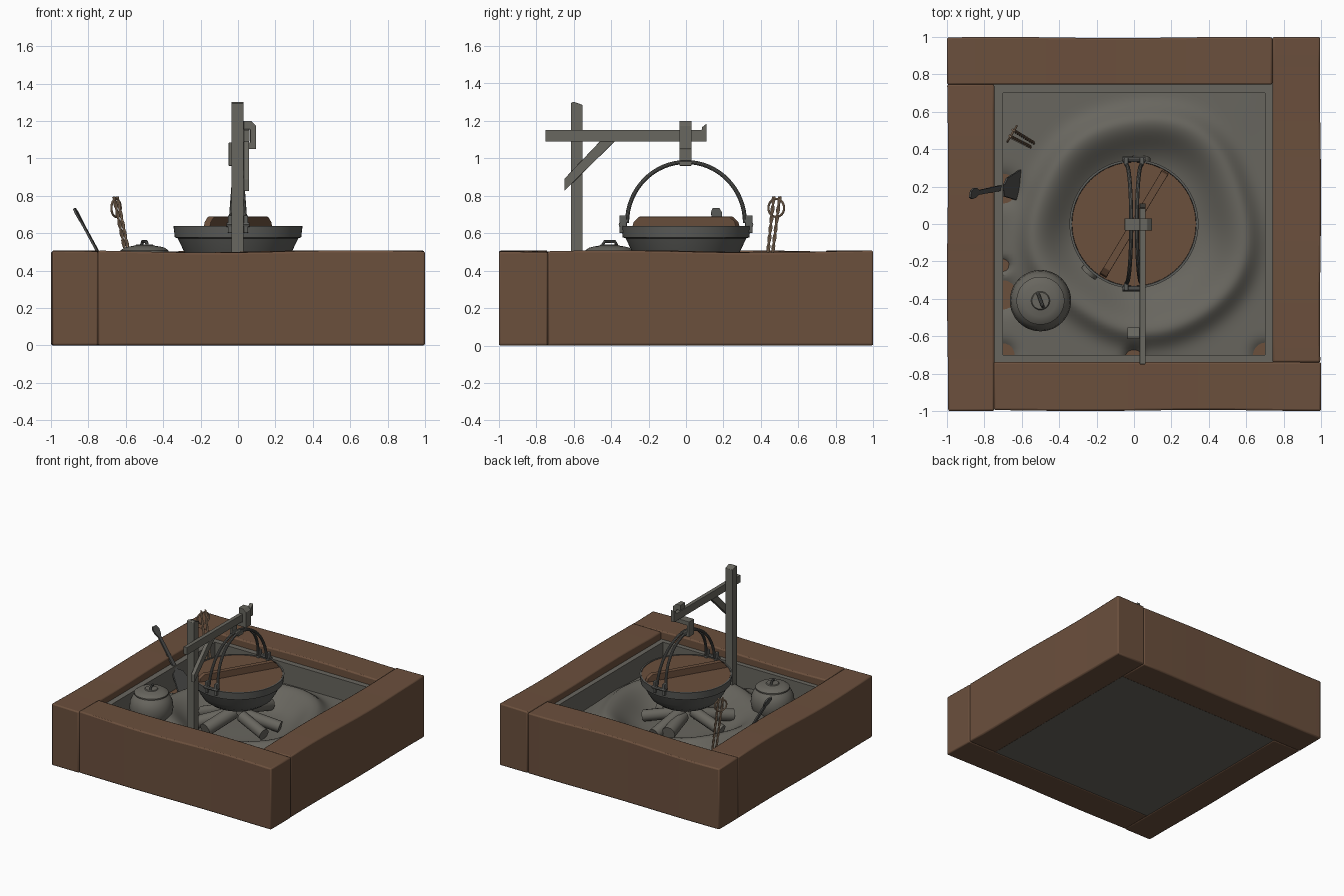
import bpy, bmesh, math
from mathutils import Vector, Matrix

if "Cube" in bpy.data.objects:
    bpy.data.objects.remove(bpy.data.objects["Cube"])

def mat(name, r, g, b):
    m = bpy.data.materials.new(name)
    m.diffuse_color = (r, g, b, 1)
    m.use_nodes = True
    m.node_tree.nodes["Principled BSDF"].inputs["Base Color"].default_value = m.diffuse_color
    return m

WOOD = mat("brown_wood", .147, .079, .046)
ASH = mat("ash_grey", .138, .132, .113)
POST = mat("weathered_grey_wood", .140, .136, .116)
IRON = mat("dark_iron", .108, .109, .101)
BLACK = mat("black_iron", .080, .081, .077)
TAN = mat("tan_bamboo", .42, .28, .18)

def finish(name, bm, m, smooth=True, bevel=0):
    bmesh.ops.recalc_face_normals(bm, faces=bm.faces[:])
    me = bpy.data.meshes.new(name)
    bm.to_mesh(me)
    bm.free()
    me.materials.append(m)
    ob = bpy.data.objects.new(name, me)
    bpy.context.collection.objects.link(ob)
    if bevel:
        md = ob.modifiers.new("bevel", 'BEVEL')
        md.width, md.segments, md.limit_method = bevel, 2, 'ANGLE'
    if smooth:
        bpy.ops.object.select_all(action='DESELECT')
        ob.select_set(True)
        bpy.context.view_layer.objects.active = ob
        bpy.ops.object.shade_smooth_by_angle(angle=math.radians(35))
    return ob

def box_bm(x0, x1, y0, y1, z0, z1):
    bm = bmesh.new()
    bmesh.ops.create_cube(bm, size=1, matrix=Matrix.Translation(
        ((x0+x1)/2, (y0+y1)/2, (z0+z1)/2)) @ Matrix.Diagonal((x1-x0, y1-y0, z1-z0, 1)))
    return bm

def box(name, m, *d, bevel=0):
    return finish(name, box_bm(*d), m, False, bevel)

def plate(name, m, pts, d, bevel=0):
    """Extrude a 3D outline along the vector d."""
    bm = bmesh.new()
    f = bm.faces.new([bm.verts.new(p) for p in pts])
    ex = bmesh.ops.extrude_face_region(bm, geom=[f])
    bmesh.ops.translate(bm, vec=d, verts=[v for v in ex['geom'] if isinstance(v, bmesh.types.BMVert)])
    return finish(name, bm, m, False, bevel)

def prism(name, m, pts, axis, a, b, bevel=.003):
    """Outline extruded along an axis: 'x' takes (y,z) points, 'y' takes (x,z)."""
    if axis == 'x':
        return plate(name, m, [(a, *p) for p in pts], (b-a, 0, 0), bevel)
    return plate(name, m, [(p[0], a, p[1]) for p in pts], (0, b-a, 0), bevel)

def lathe(name, m, prof, loc=(0, 0), n=48):
    bm = bmesh.new()
    vs = [bm.verts.new((r, 0, z)) for r, z in prof]
    es = [bm.edges.new(p) for p in zip(vs, vs[1:])]
    bmesh.ops.spin(bm, geom=vs+es, cent=(0, 0, 0), axis=(0, 0, 1), angle=math.tau, steps=n)
    bmesh.ops.remove_doubles(bm, verts=bm.verts[:], dist=1e-5)
    bmesh.ops.translate(bm, vec=(*loc, 0), verts=bm.verts[:])
    return finish(name, bm, m)

def tube(name, m, pts, r, closed=False, n=8):
    """Round rod swept along a path."""
    pts = [Vector(p) for p in pts]
    bm, rings, N = bmesh.new(), [], len(pts)
    for i, p in enumerate(pts):
        a = pts[(i-1) % N] if closed or i else p
        b = pts[(i+1) % N] if closed or i < N-1 else p
        t = (b-a).normalized()
        ref = Vector((1, 0, 0)) if abs(t.x) < .9 else Vector((0, 0, 1))
        u = t.cross(ref).normalized()
        w = t.cross(u)
        rings.append([bm.verts.new(p + r*(math.cos(math.tau*k/n)*u + math.sin(math.tau*k/n)*w)) for k in range(n)])
    for i in range(N if closed else N-1):
        A, B = rings[i], rings[(i+1) % N]
        for k in range(n):
            bm.faces.new((A[k], A[(k+1) % n], B[(k+1) % n], B[k]))
    if not closed:
        bm.faces.new(rings[0])
        bm.faces.new(rings[-1])
    return finish(name, bm, m)

# four frame beams in pinwheel order, slightly warped
beams = {"left_beam": (-1, -.747, -1, .747), "back_beam": (-1, .74, .745, 1),
         "right_beam": (.74, 1, -.740, 1), "front_beam": (-.750, 1, -1, -.738)}
for k, (name, (x0, x1, y0, y1)) in enumerate(beams.items()):
    bm = box_bm(x0, x1, y0, y1, 0, .508)
    ax = 0 if x1-x0 > y1-y0 else 1
    for i in range(1, 12):
        t = i/12
        co, no = [0, 0, 0], [0, 0, 0]
        co[ax] = (x0, y0)[ax]*(1-t) + (x1, y1)[ax]*t
        no[ax] = 1
        bmesh.ops.bisect_plane(bm, geom=bm.verts[:]+bm.edges[:]+bm.faces[:], plane_co=co, plane_no=no)
    for v in bm.verts:
        s = v.co[ax]
        if v.co.z > .3:
            v.co.z -= .006*(1 + math.sin(4.1*s + 1.7*k + v.co[1-ax]*3))
        if abs(v.co[1-ax]) > .9:
            v.co[1-ax] *= 1 - .003*(1 + math.sin(5*s + 2*k))
    finish(name, bm, WOOD, True, .010)

# base slab, stone lining and wooden floor strips showing through the ash
box("base_slab", ASH, -.76, .76, -.76, .76, .004, .06)
sides = [(-1, 0), (1, 0), (0, -1), (0, 1)]
for i, (sx, sy) in enumerate(sides):
    def strip(lo, hi, ln):
        if sx:
            return (min(sx*lo, sx*hi), max(sx*lo, sx*hi), -ln, ln)
        return (-ln, ln, min(sy*lo, sy*hi), max(sy*lo, sy*hi))
    box(f"lining_{i}", ASH, *strip(.7, .76, .76 if sx else .7), .06, .44)
    box(f"floor_strip_{i}", WOOD, *strip(.6, .7, .7 if sx else .6), .06, .25)

# ash bed: crater with a soft ridge, dipping below the floor at a few edges
dips = [(-.70, -.38, .075), (-.70, .19, .075), (.70, -.70, .06), (-.70, -.70, .06), (0, -.71, .045), (-.70, -.22, .03)]
bm = bmesh.new()
bmesh.ops.create_grid(bm, x_segments=72, y_segments=72, size=.702)
for v in bm.verts:
    x, y = v.co.x, v.co.y
    a = math.atan2(y, x)
    r = math.hypot(x-.04, y+.01) + .015*math.sin(3*a+1) + .01*math.sin(5*a)
    z = .27 + .075*math.exp(-((r-.56)/.075)**2)
    if r < .56:
        z = .20 + .145*math.exp(-((r-.56)/.16)**2)
    z += .004*math.sin(7*x+2)*math.cos(6*y)
    for dx, dy, w in dips:
        z -= .06*math.exp(-((x-dx)**2+(y-dy)**2)/(w*w))
    v.co.z = z
finish("ash_bed", bm, ASH)

# firewood laid in the crater
for i in range(7):
    a = math.tau*i/7 + .35*math.sin(i*2.3) + .3
    c, s = math.cos(a), math.sin(a)
    r1 = .33 + .03*math.sin(i*1.9)
    off = .05*math.sin(i*3.1)
    tube(f"log_{i}", ASH, [(.06*c - off*s, .06*s + off*c, .31 + .03*(i % 2)), (r1*c, r1*s, .245 + .015*(i % 3))],
         .045 + .004*(i % 3), n=12)

# cooking pot with flared rim, wooden lid and lid bar
lathe("pot", IRON, [(0, .405), (.15, .408), (.215, .425), (.262, .46), (.290, .505), (.322, .572), (.338, .578),
                    (.345, .638), (.333, .638), (.328, .6), (0, .6)], n=64)
lathe("pot_lid", WOOD, [(0, .605), (.331, .605), (.331, .634), (0, .634)], n=64)
bar = prism("lid_bar", WOOD, [(-.335, .63), (.335, .63), (.325, .66), (.29, .688), (-.29, .688), (-.325, .66)], 'x', -.02, .02)
bar.rotation_euler.z = -math.radians(31)
bar.scale.y = .97

# paired bail handles and lugs
for sx in (-1, 1):
    pts = []
    for i in range(33):
        a = math.pi*i/32
        pts.append((sx*(.015 + .025*(1-math.sin(a))), .315*math.cos(a), .655 + .325*math.sin(a)))
    tube(f"bail_{sx}", IRON, pts, .011, n=10)
    for sy in (-1, 1):
        box(f"lug_{sx}_{sy}", IRON, sx*.042-.012, sx*.042+.012, sy*.336-.02, sy*.336+.02, .6, .695, bevel=.006)
for sy in (-1, 1):
    tube(f"lug_pin_{sy}", IRON, [(-.062, sy*.347, .645), (.062, sy*.347, .645)], .013)

# post, arm, brace
prism("post", POST, [(-.615, .1), (-.552, .1), (-.552, 1.285), (-.6, 1.302), (-.615, 1.295)], 'x', -.035, .03)
prism("arm", POST, [(-.75, 1.09), (.11, 1.09), (.11, 1.185), (.085, 1.165), (.085, 1.152), (-.75, 1.152)], 'x', .03, .062)
prism("brace", POST, [(-.65, .825), (-.38, 1.09), (-.46, 1.09), (-.65, .89)], 'x', .03, .06)

# hanger bracket wrapped over the arm with a hook below
prism("hanger", POST, [(.03, 1.155), (.03, 1.2), (.07, 1.2), (.097, 1.175), (.097, 1.05), (-.03, 1.05),
                       (-.03, .985), (.03, .985), (.03, .96), (-.05, .96), (-.05, 1.085), (.065, 1.085), (.065, 1.155)],
      'y', -.035, .03)

# round jar with lid and small handle
J = (-.5, -.41)
lathe("jar", ASH, [(0, .26), (.09, .26), (.128, .285), (.153, .33), (.164, .385), (.158, .435), (.14, .475), (.11, .502), (0, .505)], J)
lathe("jar_lid", ASH, [(0, .495), (.128, .498), (.128, .508), (.108, .522), (.085, .528), (.05, .534), (.045, .54), (0, .54)], J)
tube("jar_handle", IRON, [(-.515, -.37, .535), (-.51, -.38, .555), (-.49, -.435, .555), (-.485, -.445, .535)], .009)

# flat ash shovel leaning on the left beam: (share of length, half width)
low, top = Vector((-.61, .212, .255)), Vector((-.87, .16, .735))
side = Vector((.18, .98, 0)).normalized()
shape = [(0, .085), (.28, .050), (.32, .016), (.84, .013), (.89, .026), (.95, .030), (1, .018)]
outline = [low.lerp(top, t) + side*w for t, w in shape] + [low.lerp(top, t) - side*w for t, w in reversed(shape)]
plate("ash_shovel", BLACK, outline, Vector((-.010, 0, -.006)))

# twisted fire tongs with a ring near the top
for s in (-1, 1):
    for ph in (0, math.pi):
        pts = []
        for i in range(41):
            t = i/40
            a = t*34 + ph
            pts.append((-.54 - .115*t + s*.009 + .005*math.cos(a), .42 + .065*t + s*(.010 + .006*t) + .005*math.sin(a), .24 + .555*t))
        tube(f"tong_{s}_{ph:.0f}", TAN, pts, .0055, n=8)
tube("tong_ring", TAN, [(-.652 + .025*math.cos(a), .482 + .042*math.cos(a), .735 + .048*math.sin(a))
                        for a in [math.tau*i/24 for i in range(24)]], .006, True, 8)
